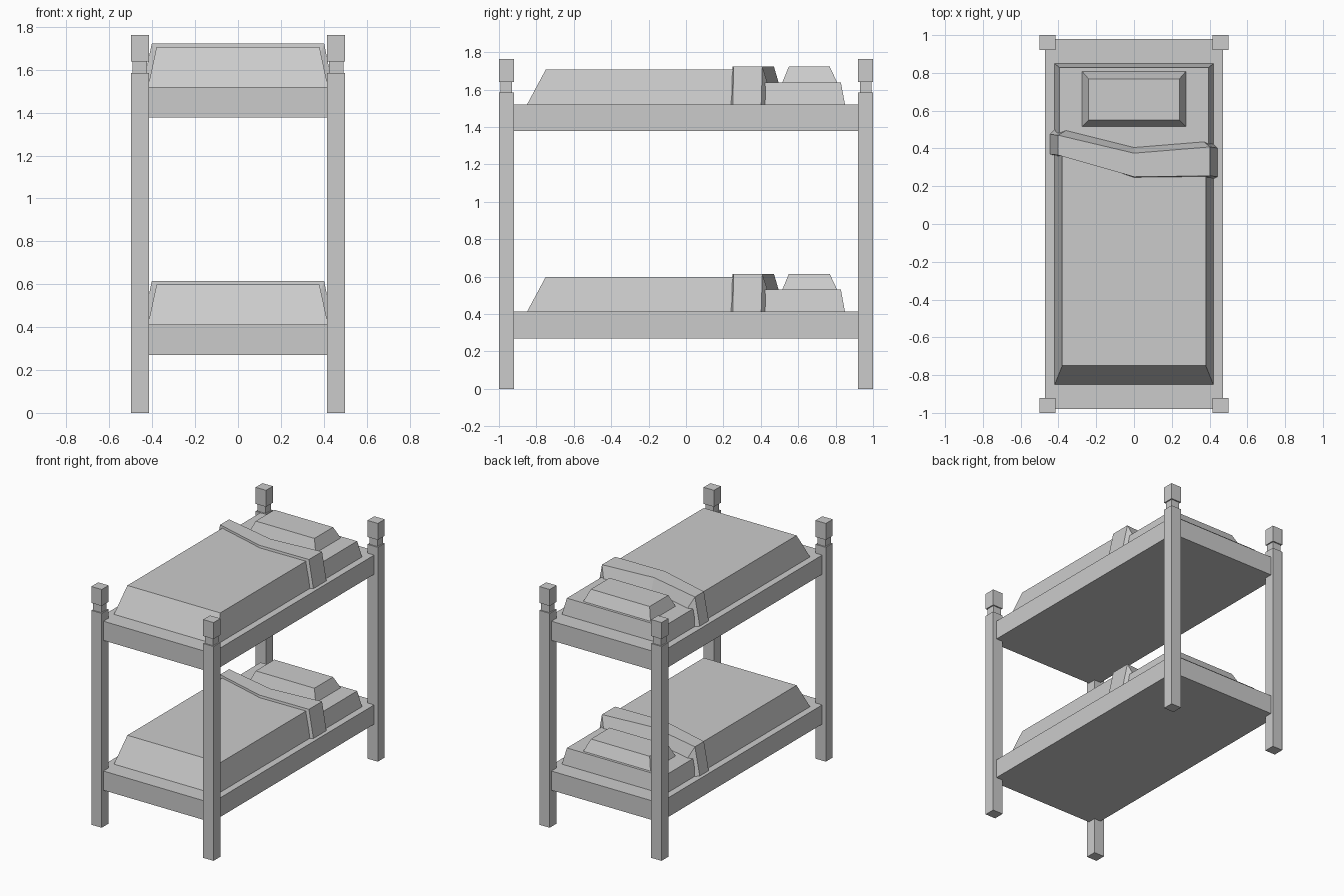
import bpy
import bmesh

if "Cube" in bpy.data.objects:
    bpy.data.objects.remove(bpy.data.objects["Cube"])


def make(name, rings):
    """Closed solid skinned through matching rings of points."""
    bm = bmesh.new()
    loops = [[bm.verts.new(p) for p in ring] for ring in rings]
    for a, b in zip(loops, loops[1:]):
        for i in range(len(a)):
            j = (i + 1) % len(a)
            bm.faces.new((a[i], a[j], b[j], b[i]))
    bm.faces.new(loops[0][::-1])
    bm.faces.new(loops[-1])
    bmesh.ops.recalc_face_normals(bm, faces=bm.faces)
    mesh = bpy.data.meshes.new(name)
    bm.to_mesh(mesh)
    bm.free()
    obj = bpy.data.objects.new(name, mesh)
    bpy.context.collection.objects.link(obj)
    return obj


def rect(x0, x1, y0, y1, z):
    return [(x0, y0, z), (x1, y0, z), (x1, y1, z), (x0, y1, z)]


# Corner posts with a narrow neck and a square cap
levels = [(0, 0), (1.585, 0), (1.585, 0.009), (1.64, 0.009), (1.64, 0), (1.762, 0)]
for sx, side in ((-1, "left"), (1, "right")):
    for sy, end in ((-1, "front"), (1, "back")):
        make(f"{end}_{side}_post",
             [rect(sx * (0.415 + d), sx * (0.5 - d), sy * (0.92 + d), sy * (1 - d), z)
              for z, d in levels])


def seam(x, z):
    """Bent line, hidden under the fold, where blanket meets mattress."""
    return [(x, 0.32, z), (0, 0.31, z), (-x, 0.42, z)]


def fold_ring(outer, inner):
    """Section of the fold: outer and inner (x, front y, back y, z)."""
    (xo, fo, bo, zo), (xi, fi, bi, zi) = outer, inner
    return [(xo, fo, zo), (xo, bo, zo), (xi, bi, zi), (xi, fi, zi)]


for tier, dz in (("lower", 0), ("upper", 1.108)):
    parts = []
    # Bed frame slab
    parts.append(make(f"{tier}_frame", [rect(-0.47, 0.47, -0.98, 0.98, z)
                                        for z in (0.27, 0.412)]))
    # Blanket with sloping sides
    parts.append(make(f"{tier}_blanket", [
        [(-x, y, z), (x, y, z)] + seam(x, z)
        for x, y, z in ((0.42, -0.85, 0.412), (0.38, -0.75, 0.598))]))
    # Exposed end of the mattress
    parts.append(make(f"{tier}_mattress", [
        seam(x, z) + [(-x, y, z), (x, y, z)]
        for x, y, z in ((0.42, 0.85, 0.412), (0.395, 0.828, 0.53))]))
    # Pillow
    parts.append(make(f"{tier}_pillow", [rect(-0.275, 0.275, 0.515, 0.808, 0.53),
                                         rect(-0.24, 0.24, 0.55, 0.768, 0.615)]))
    # Turned-down blanket fold, draped from left edge to right edge
    parts.append(make(f"{tier}_blanket_fold", [
        fold_ring((-0.445, 0.37, 0.475, 0.412), (-0.41, 0.36, 0.51, 0.412)),
        fold_ring((-0.402, 0.365, 0.47, 0.615), (-0.36, 0.352, 0.495, 0.53)),
        fold_ring((0, 0.25, 0.375, 0.615), (0, 0.235, 0.405, 0.53)),
        fold_ring((0.402, 0.255, 0.408, 0.615), (0.37, 0.24, 0.435, 0.53)),
        fold_ring((0.442, 0.25, 0.402, 0.412), (0.41, 0.235, 0.432, 0.412))]))
    for obj in parts:
        obj.location.z = dz
